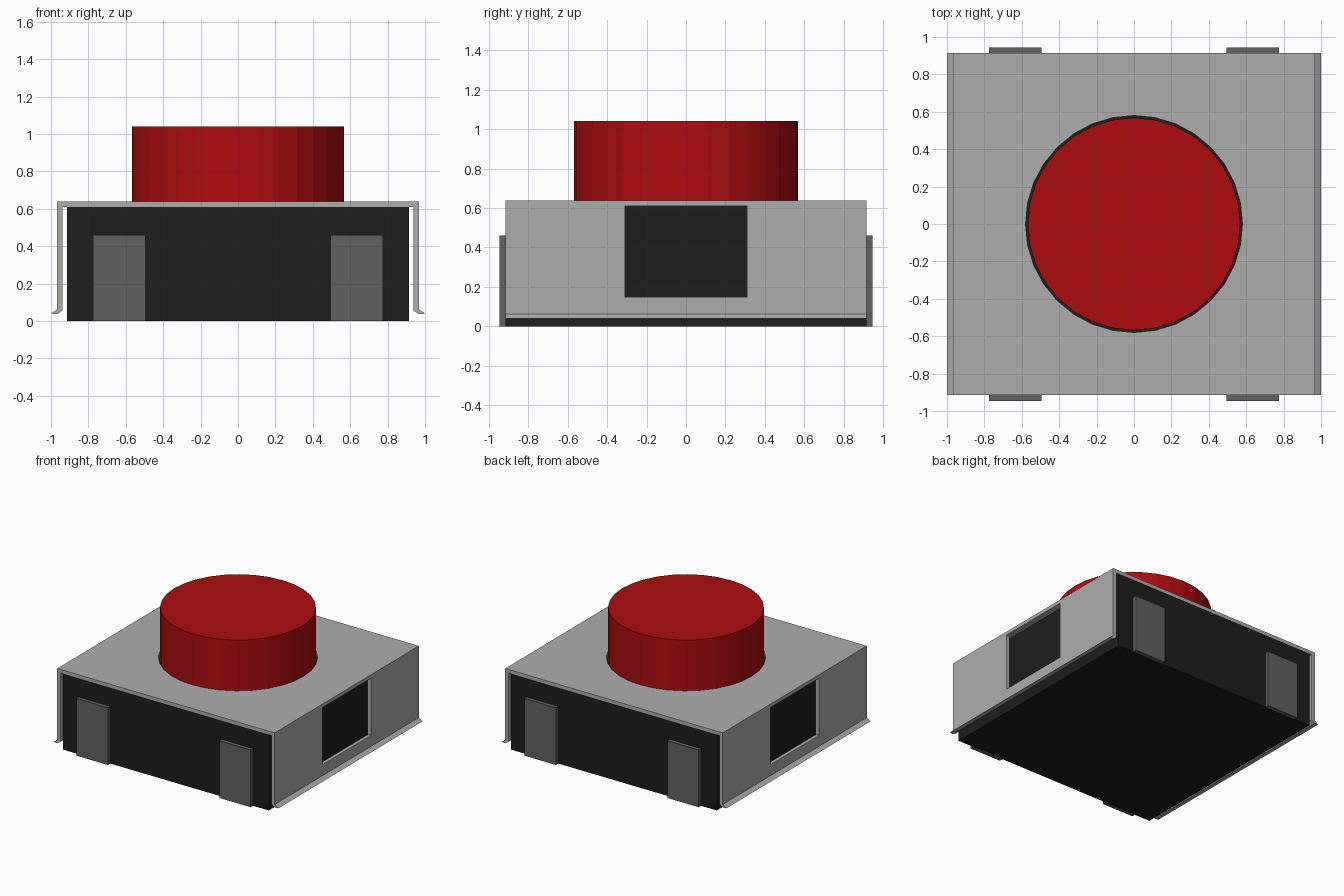
import bpy

if "Cube" in bpy.data.objects:
    bpy.data.objects.remove(bpy.data.objects["Cube"])


def material(name, rgb):
    m = bpy.data.materials.new(name)
    m.diffuse_color = (*rgb, 1)
    m.use_nodes = True
    m.node_tree.nodes["Principled BSDF"].inputs["Base Color"].default_value = m.diffuse_color
    return m


BLACK = material("black plastic", (0.013, 0.013, 0.013))
RED = material("red plastic", (0.43, 0.004, 0.004))
METAL = material("light metal", (0.42, 0.42, 0.42))
DARK = material("dark metal", (0.12, 0.12, 0.12))


def box(name, lo, hi, mat=None):
    centre = [(a + b) / 2 for a, b in zip(lo, hi)]
    bpy.ops.mesh.primitive_cube_add(size=1, location=centre)
    ob = bpy.context.object
    ob.name = name
    ob.scale = [b - a for a, b in zip(lo, hi)]
    bpy.ops.object.transform_apply(location=False, rotation=False, scale=True)
    if mat:
        ob.data.materials.append(mat)
    return ob


def cylinder(name, radius, z0, z1, mat=None):
    bpy.ops.mesh.primitive_cylinder_add(vertices=32, radius=radius, depth=z1 - z0,
                                        location=(0, 0, (z0 + z1) / 2))
    ob = bpy.context.object
    ob.name = name
    if mat:
        ob.data.materials.append(mat)
    return ob


def extrude_y(name, profile, half, mat):
    n = len(profile)
    verts = [(x, y, z) for y in (-half, half) for x, z in profile]
    faces = [list(range(n)), list(range(2 * n - 1, n - 1, -1))]
    faces += [[(i + 1) % n, i, n + i, n + (i + 1) % n] for i in range(n)]
    me = bpy.data.meshes.new(name)
    me.from_pydata(verts, [], faces)
    ob = bpy.data.objects.new(name, me)
    bpy.context.collection.objects.link(ob)
    me.materials.append(mat)
    return ob


def cut(target, cutter):
    mod = target.modifiers.new("cut", 'BOOLEAN')
    mod.operation = 'DIFFERENCE'
    mod.solver = 'EXACT'
    mod.object = cutter
    cutter.hide_render = True
    bpy.context.view_layer.objects.active = target
    bpy.ops.object.modifier_apply(modifier=mod.name)
    bpy.data.objects.remove(cutter)


# Plastic housing and round push button
box("housing", (-0.915, -0.915, 0), (0.915, 0.915, 0.61), BLACK)
cylinder("push_button", 0.568, 0.60, 1.04, RED)

# Folded sheet-metal cover with flared lower lips
outer = [(0.967, 0.638), (0.967, 0.062), (1.0, 0.04)]
inner = [(0.967, 0.037), (0.938, 0.057), (0.938, 0.61)]
right = outer + inner
left = [(-x, z) for x, z in reversed(right)]
cover = extrude_y("metal_cover", right + left, 0.915, METAL)

# Openings: button hole on top, one window through each side wall
cut(cover, cylinder("button_hole_cutter", 0.58, 0.5, 0.8))
cut(cover, box("side_window_cutter", (-1.2, -0.308, 0.15), (1.2, 0.308, 0.609)))

# Four solder terminals on the front and back faces
for side, sy in (("front", -1), ("back", 1)):
    for end, sx in (("left", -1), ("right", 1)):
        xs = sorted((sx * 0.495, sx * 0.775))
        ys = sorted((sy * 0.91, sy * 0.945))
        box(f"{side}_{end}_terminal", (xs[0], ys[0], 0), (xs[1], ys[1], 0.46), DARK)
